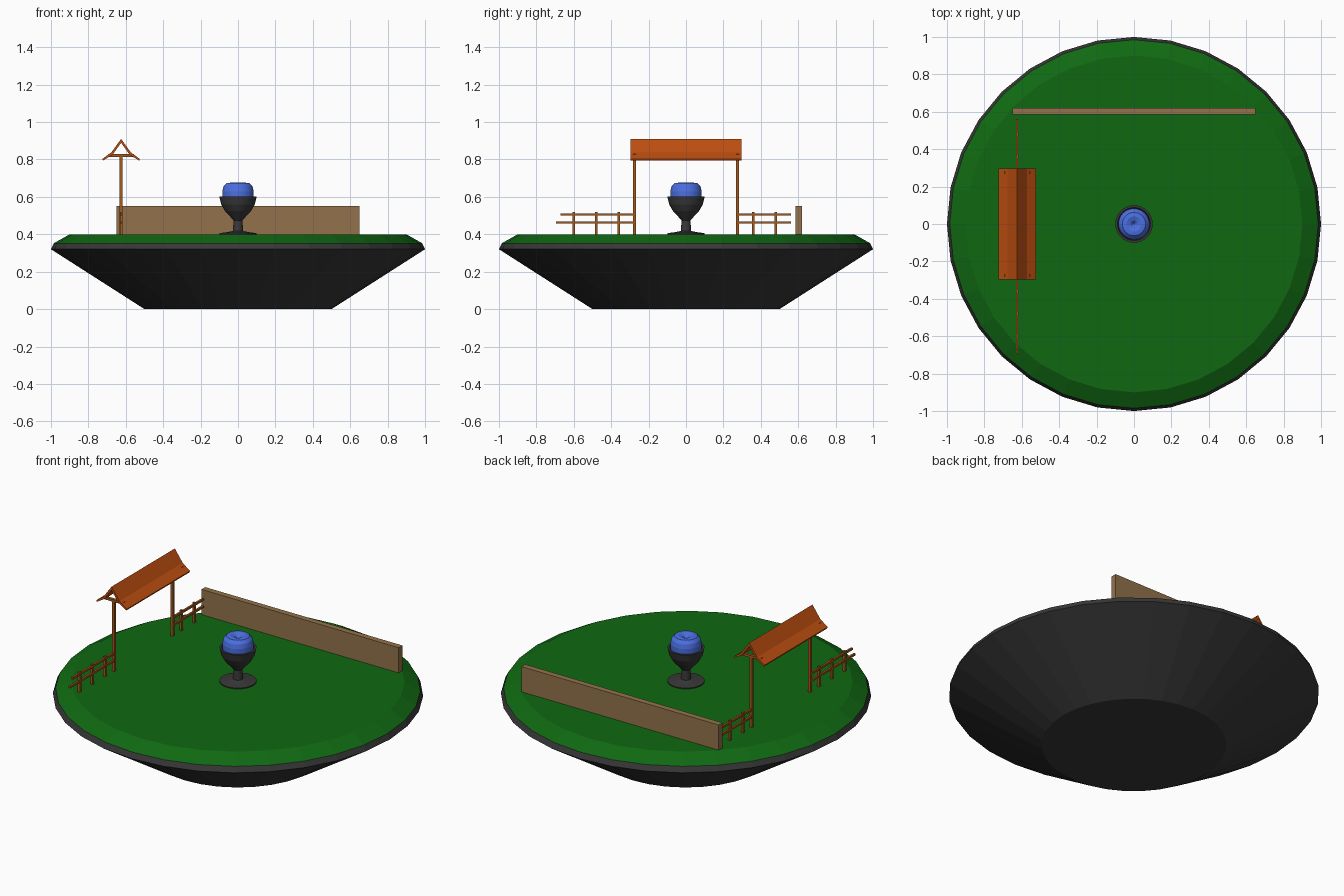
import bpy, bmesh, math

if "Cube" in bpy.data.objects:
    bpy.data.objects.remove(bpy.data.objects["Cube"])


def mat(name, c):
    m = bpy.data.materials.new(name)
    m.diffuse_color = (*c, 1)
    m.use_nodes = True
    m.node_tree.nodes["Principled BSDF"].inputs["Base Color"].default_value = m.diffuse_color
    return m


STONE = mat("dark_stone", (0.04, 0.04, 0.04))
GRASS = mat("grass_green", (0.005, 0.14, 0.006))
WATER = mat("water_blue", (0.07, 0.16, 0.75))
WOOD = mat("post_wood", (0.36, 0.10, 0.012))
ROOF = mat("roof_orange", (0.50, 0.075, 0.005))
WALL = mat("wall_tan", (0.29, 0.17, 0.07))


def finish(name, bm, m):
    bmesh.ops.remove_doubles(bm, verts=bm.verts, dist=1e-5)
    bmesh.ops.recalc_face_normals(bm, faces=bm.faces)
    me = bpy.data.meshes.new(name)
    bm.to_mesh(me)
    bm.free()
    me.materials.append(m)
    ob = bpy.data.objects.new(name, me)
    bpy.context.collection.objects.link(ob)
    return ob


def lathe(name, profile, m, n=32):
    bm = bmesh.new()
    vs = [bm.verts.new((r, 0, z)) for r, z in profile]
    es = [bm.edges.new(p) for p in zip(vs, vs[1:])]
    bmesh.ops.spin(bm, geom=vs + es, cent=(0, 0, 0), axis=(0, 0, 1),
                   angle=2 * math.pi, steps=n)
    return finish(name, bm, m)


def box(name, x, y, z, m):
    bm = bmesh.new()
    bmesh.ops.create_cube(bm, size=1)
    for v in bm.verts:
        v.co = [a[0] if c < 0 else a[1] for c, a in zip(v.co, (x, y, z))]
    return finish(name, bm, m)


def bar_y(name, x, y0, y1, z, t, m):
    return box(name, (x - t / 2, x + t / 2), (y0, y1), (z - t / 2, z + t / 2), m)


def post(name, x, y, z0, z1, t, m):
    return box(name, (x - t / 2, x + t / 2), (y - t / 2, y + t / 2), (z0, z1), m)


# Island: stone bowl with a grass top that slopes at the edge
island = lathe("island", [(0, 0), (0.5, 0), (1, 0.32), (0.985, 0.352),
                          (0.9, 0.4), (0, 0.4)], STONE)
island.data.materials.append(GRASS)
for f in island.data.polygons:
    f.material_index = int(f.center.z > 0.345)

# Fountain: goblet and rounded water with a dimple
lathe("fountain_goblet", [(0, 0.4), (0.1, 0.4), (0.1, 0.406), (0.06, 0.411),
                          (0.027, 0.418), (0.024, 0.475), (0.07, 0.525),
                          (0.09, 0.56), (0.1, 0.602), (0.088, 0.602),
                          (0.078, 0.56), (0, 0.55)], STONE)
lathe("fountain_water", [(0.075, 0.57), (0.084, 0.6), (0.084, 0.63), (0.078, 0.655),
                         (0.062, 0.673), (0.04, 0.676), (0.018, 0.668),
                         (0, 0.65)], WATER)

# Back wall
box("back_wall", (-0.65, 0.65), (0.585, 0.62), (0.4, 0.55), WALL)

# Gate: posts and cross beams under the roof
GX = -0.625
for side, s in (("front", -1), ("back", 1)):
    post(side + "_gate_post", GX, s * 0.275, 0.4, 0.825, 0.016, WOOD)
    box(side + "_gate_beam", (GX - 0.068, GX + 0.068),
        (s * 0.275 - 0.008, s * 0.275 + 0.008), (0.814, 0.828), WOOD)

# Gate roof: bent gable section extruded along y
outer = [(-0.1, 0.803), (-0.052, 0.838), (0, 0.91), (0.052, 0.838), (0.1, 0.803)]
inner = [(0.097, 0.794), (0.046, 0.825), (0, 0.889), (-0.046, 0.825), (-0.097, 0.794)]
bm = bmesh.new()
loops = [[bm.verts.new((GX + x, y, z)) for x, z in outer + inner] for y in (-0.298, 0.298)]
for i in range(10):
    j = (i + 1) % 10
    bm.faces.new((loops[0][i], loops[0][j], loops[1][j], loops[1][i]))
for lp in loops:
    for i in range(4):
        bm.faces.new((lp[i], lp[i + 1], lp[8 - i], lp[9 - i]))
finish("gate_roof", bm, ROOF)

# Fences on both sides of the gate
for side, s, ends, posts in (("back", 1, (0.562, 0.562), (0.36, 0.48)),
                             ("front", -1, (0.695, 0.67), (0.36, 0.48, 0.6))):
    for end, z in zip(ends, (0.463, 0.506)):
        y0, y1 = sorted((s * 0.275, s * end))
        bar_y(side + "_fence_rail", GX, y0, y1, z, 0.012, WOOD)
    for y in posts:
        post(side + "_fence_post", GX, s * y, 0.385, 0.52, 0.014, WOOD)
